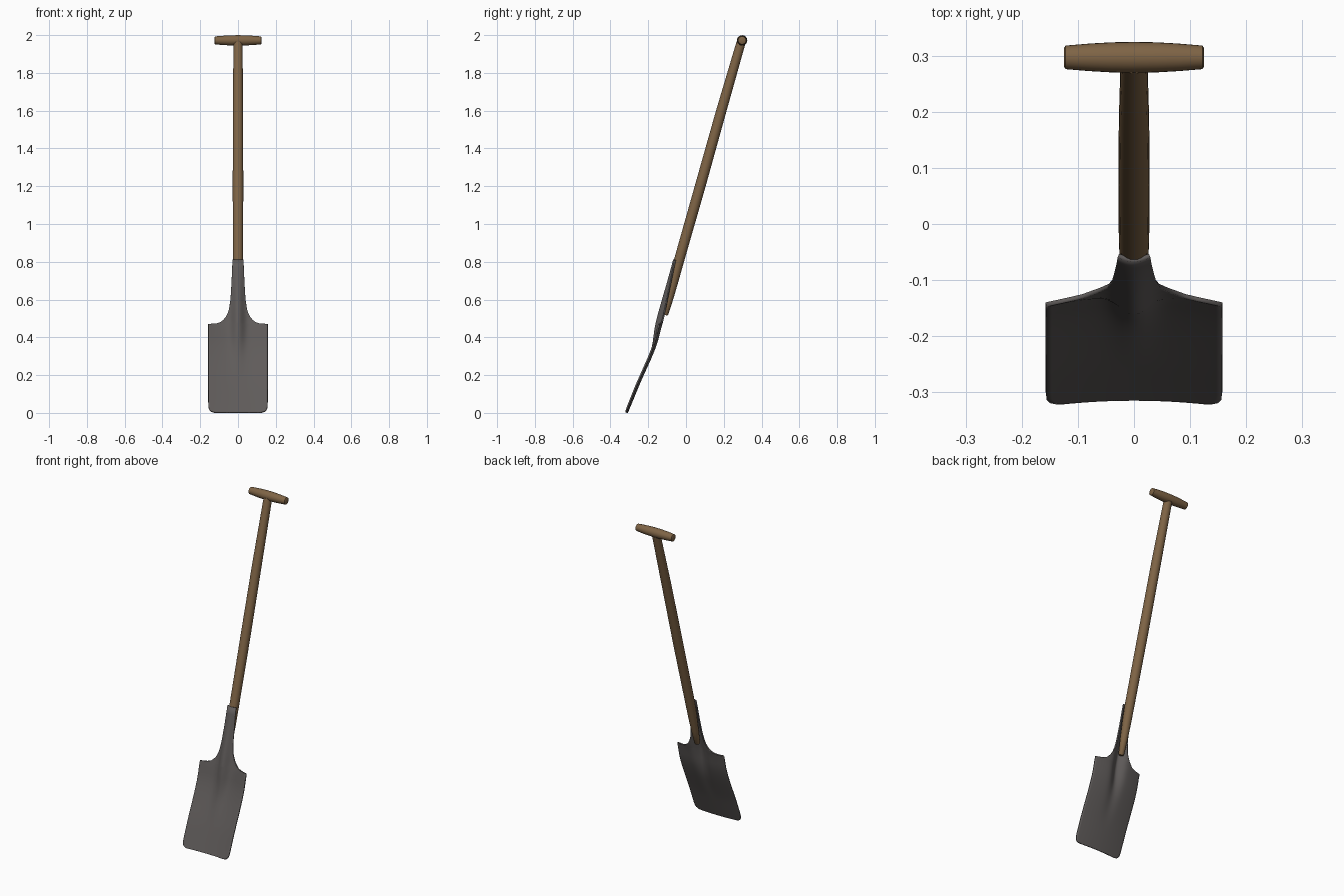
import bpy, bmesh, math
from mathutils import Vector

if "Cube" in bpy.data.objects:
    bpy.data.objects.remove(bpy.data.objects["Cube"])


def material(name, rgb):
    m = bpy.data.materials.new(name)
    m.diffuse_color = (*rgb, 1)
    m.use_nodes = True
    m.node_tree.nodes["Principled BSDF"].inputs["Base Color"].default_value = m.diffuse_color
    return m


wood = material("brown wood", (0.21, 0.127, 0.06))
steel = material("dark steel", (0.115, 0.105, 0.102))


def interp(table, t):
    """Linear lookup in a list of (position, value) pairs."""
    if t <= table[0][0]:
        return table[0][1]
    for (a, p), (b, q) in zip(table, table[1:]):
        if t <= b:
            return p + (q - p) * (t - a) / (b - a)
    return table[-1][1]


def smooth(table, t, h=0.03):
    """Lookup averaged over a small window, which rounds off the kinks."""
    n = 6
    return sum(interp(table, t + h * k / n) for k in range(-n, n + 1)) / (2 * n + 1)


def finish(bm, name, mat, angle):
    bmesh.ops.recalc_face_normals(bm, faces=bm.faces)
    me = bpy.data.meshes.new(name)
    bm.to_mesh(me)
    bm.free()
    me.materials.append(mat)
    ob = bpy.data.objects.new(name, me)
    bpy.context.collection.objects.link(ob)
    bpy.ops.object.select_all(action='DESELECT')
    bpy.context.view_layer.objects.active = ob
    ob.select_set(True)
    bpy.ops.object.shade_smooth_by_angle(angle=math.radians(angle))
    return ob


def turned(name, rings, mat, sides=24):
    """Round bar through (centre, radius) rings lying in the x or y-z direction."""
    bm = bmesh.new()
    axis = (Vector(rings[-1][0]) - Vector(rings[0][0])).normalized()
    side = Vector((0, 1, 0)) if abs(axis.x) > 0.5 else Vector((1, 0, 0))
    up = axis.cross(side).normalized()
    loops = []
    for c, r in rings:
        loops.append([bm.verts.new(Vector(c) + r * (side * math.cos(a) + up * math.sin(a)))
                      for a in (2 * math.pi * k / sides for k in range(sides))])
    for a, b in zip(loops, loops[1:]):
        for k in range(sides):
            j = (k + 1) % sides
            bm.faces.new((a[k], a[j], b[j], b[k]))
    bm.faces.new(loops[0])
    bm.faces.new(loops[-1])
    return finish(bm, name, mat, 35)


# Wooden shaft: (y, z, radius), tapered where it sits behind the socket
shaft = [(-0.111, 0.518, 0.012), (-0.109, 0.525, 0.016), (-0.087, 0.61, 0.021),
         (-0.062, 0.71, 0.025), (-0.036, 0.81, 0.027), (0.075, 1.2, 0.028),
         (0.187, 1.6, 0.027), (0.291, 1.96, 0.024)]
turned("shaft", [((0, y, z), r) for y, z, r in shaft], wood)

# Crossbar grip, fattest in the middle
grip = [(-0.125, 0.016), (-0.122, 0.021), (-0.08, 0.0245), (-0.04, 0.0268), (0, 0.0275),
        (0.04, 0.0268), (0.08, 0.0245), (0.122, 0.021), (0.125, 0.016)]
turned("grip", [((x, 0.297, 1.972), r) for x, r in grip], wood)

# Steel blade with open socket: half-width, centre line, ridge depth, dish depth by height
width = [(0.002, 0.125), (0.006, 0.14), (0.014, 0.150), (0.03, 0.156), (0.05, 0.157),
         (0.47, 0.157), (0.473, 0.115), (0.48, 0.092), (0.49, 0.08), (0.505, 0.066),
         (0.525, 0.055), (0.55, 0.046), (0.6, 0.038), (0.68, 0.033), (0.75, 0.030),
         (0.81, 0.028)]
centre = [(-0.1, -0.355), (0, -0.312), (0.2, -0.229), (0.3, -0.188), (0.37, -0.172),
          (0.45, -0.163), (0.52, -0.146), (0.6, -0.123), (0.7, -0.094), (0.81, -0.064),
          (0.9, -0.040)]
ridge = [(0.15, 0), (0.3, 0.008), (0.4, 0.025), (0.48, 0.034), (0.6, 0.032),
         (0.7, 0.025), (0.81, 0.014)]
dish = [(0, 0.010), (0.47, 0.018)]

rows = sorted({z for z, _ in width} | {round(0.08 + 0.03 * k, 3) for k in range(24)})
cols = 32
bm = bmesh.new()
grid = []
for z in rows:
    w, c = interp(width, z), smooth(centre, z)
    row = []
    for k in range(cols + 1):
        x = w * (2 * k / cols - 1)
        y = (c + smooth(ridge, z) * (1 - math.exp(-(x / 0.032) ** 2))
             - interp(dish, z) * (x / 0.157) ** 2)
        row.append(bm.verts.new((x, y, z)))
    grid.append(row)
for a, b in zip(grid, grid[1:]):
    for k in range(cols):
        bm.faces.new((a[k], a[k + 1], b[k + 1], b[k]))
blade = finish(bm, "blade", steel, 40)
sol = blade.modifiers.new("thickness", 'SOLIDIFY')
sol.thickness = 0.008
sol.offset = 0
